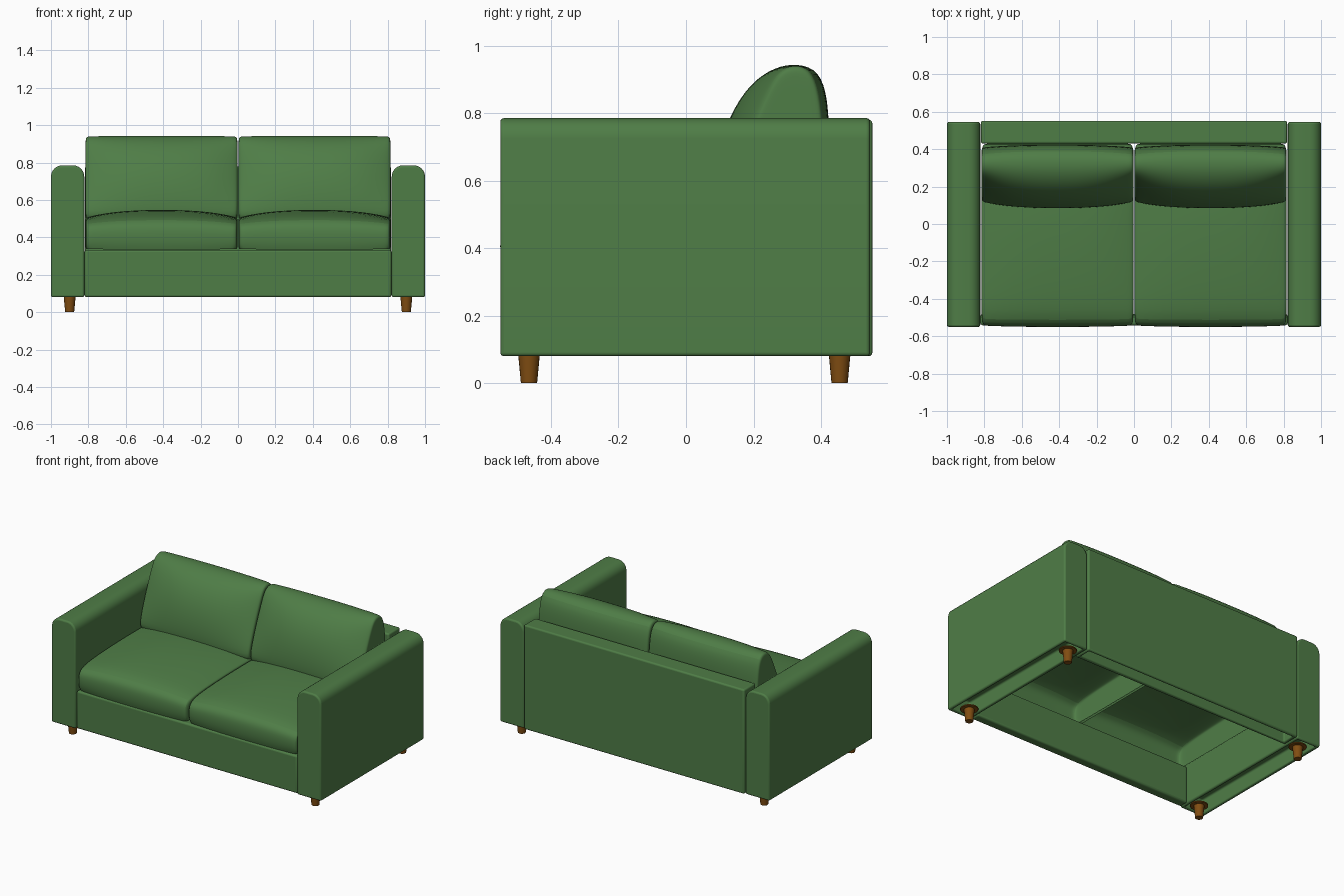
import bpy, bmesh, math
from mathutils import Vector

cube = bpy.data.objects.get("Cube")
if cube:
    bpy.data.objects.remove(cube, do_unlink=True)


def make_material(name, rgb):
    m = bpy.data.materials.new(name)
    m.use_nodes = True
    m.diffuse_color = (*rgb, 1)
    m.node_tree.nodes["Principled BSDF"].inputs["Base Color"].default_value = (*rgb, 1)
    return m


FABRIC = make_material("green fabric", (0.078, 0.205, 0.062))
WOOD = make_material("brown wood", (0.22, 0.075, 0.006))


def finish(bm, name, mat, bevel=0, subsurf=0):
    bmesh.ops.recalc_face_normals(bm, faces=bm.faces)
    mesh = bpy.data.meshes.new(name)
    bm.to_mesh(mesh)
    bm.free()
    mesh.materials.append(mat)
    ob = bpy.data.objects.new(name, mesh)
    bpy.context.collection.objects.link(ob)
    if bevel:
        mod = ob.modifiers.new("soft edges", "BEVEL")
        mod.width, mod.segments = bevel, 4
        mod.limit_method, mod.angle_limit = "ANGLE", math.radians(40)
    if subsurf:
        mod = ob.modifiers.new("smooth", "SUBSURF")
        mod.levels = mod.render_levels = subsurf
    bpy.ops.object.select_all(action="DESELECT")
    ob.select_set(True)
    bpy.context.view_layer.objects.active = ob
    bpy.ops.object.shade_smooth_by_angle(angle=math.radians(40))
    return ob


def box(name, lo, hi, bevel, top_round=0, recess=0):
    """Upholstered box; optional rounded long top edges and recessed underside."""
    lo, hi = Vector(lo), Vector(hi)
    bm = bmesh.new()
    bmesh.ops.create_cube(bm, size=1)
    for v in bm.verts:
        v.co = Vector((lo[i] if v.co[i] < 0 else hi[i]) for i in range(3))
    if top_round:
        edges = [e for e in bm.edges if all(v.co.z == hi.z for v in e.verts)
                 and abs(e.verts[0].co.y - e.verts[1].co.y) > 0.5]
        bmesh.ops.bevel(bm, geom=edges, offset=top_round, segments=6,
                        profile=0.5, affect="EDGES")
    if recess:
        bm.normal_update()
        under = min(bm.faces, key=lambda f: f.calc_center_median().z)
        bmesh.ops.inset_region(bm, faces=[under], thickness=recess)
        top = bmesh.ops.extrude_discrete_faces(bm, faces=[under])["faces"][0]
        for v in top.verts:
            v.co.z += 0.1
    return finish(bm, name, FABRIC, bevel)


def cushion(name, middle, end, x0, x1, open_below=None):
    """Loft a side profile across x, blending from the plump middle to flatter ends."""
    bm = bmesh.new()
    half, cx = (x1 - x0) / 2, (x0 + x1) / 2
    core = Vector((sum(p[0] for p in end), sum(p[1] for p in end))) / len(end)
    rings = []
    for u in (-1, -0.985, -0.9, -0.65, -0.3, 0, 0.3, 0.65, 0.9, 0.985, 1):
        t = abs(u) ** 3
        shrink = 0.93 if abs(u) == 1 else 1
        ring = []
        for a, b in zip(middle, end):
            p = Vector(a).lerp(Vector(b), t)
            p = core + (p - core) * shrink
            ring.append(bm.verts.new((cx + u * half, p.x, p.y)))
        rings.append(ring)
    n = len(middle)
    for r, s in zip(rings, rings[1:]):
        for i in range(n):
            j = (i + 1) % n
            bm.faces.new((r[i], r[j], s[j], s[i]))
    for r in (rings[0], rings[-1]):
        inner = [bm.verts.new(v.co.lerp(Vector((v.co.x, *core)), 0.25)) for v in r]
        for i in range(n):
            j = (i + 1) % n
            bm.faces.new((r[i], r[j], inner[j], inner[i]))
        bm.faces.new(inner)
    bmesh.ops.recalc_face_normals(bm, faces=bm.faces)
    if open_below:
        bm.normal_update()
        low = [f for f in bm.faces if f.normal.z < -0.8
               and f.calc_center_median().z < open_below]
        bmesh.ops.delete(bm, geom=low, context="FACES")
    return finish(bm, name, FABRIC, subsurf=2)


# Frame: arms, back and front rail
for side, s in (("left", 1), ("right", -1)):
    xs = sorted((s * 0.822, s))
    box(side + "_arm", (xs[0], -0.55, 0.08), (xs[1], 0.545, 0.785), 0.018, 0.06, 0.03)
box("back_panel", (-0.818, 0.43, 0.08), (0.818, 0.552, 0.78), 0.025, recess=0.03)
box("front_rail", (-0.82, -0.542, 0.08), (0.82, -0.48, 0.333), 0.012)

# Cushion side profiles as (y, z)
seat_mid = [(-0.47, 0.333), (-0.54, 0.335), (-0.55, 0.37), (-0.552, 0.44), (-0.53, 0.497),
            (-0.4, 0.525), (-0.1, 0.548), (0.15, 0.548), (0.4, 0.53),
            (0.43, 0.45), (0.43, 0.34), (0.36, 0.333)]
seat_end = [(-0.47, 0.337), (-0.53, 0.338), (-0.542, 0.37), (-0.544, 0.43), (-0.525, 0.475),
            (-0.4, 0.495), (-0.1, 0.505), (0.15, 0.505), (0.4, 0.5),
            (0.43, 0.45), (0.43, 0.34), (0.36, 0.337)]
back_mid = [(0.1, 0.48), (0.08, 0.53), (0.088, 0.66), (0.125, 0.79), (0.19, 0.89),
            (0.265, 0.938), (0.33, 0.947), (0.395, 0.928), (0.422, 0.84),
            (0.425, 0.7), (0.42, 0.5), (0.28, 0.48)]
back_end = [(0.13, 0.48), (0.11, 0.53), (0.155, 0.66), (0.21, 0.79), (0.255, 0.89),
            (0.285, 0.932), (0.33, 0.945), (0.375, 0.925), (0.4, 0.84),
            (0.41, 0.7), (0.41, 0.5), (0.28, 0.48)]
for side, x0, x1 in (("left", 0.003, 0.815), ("right", -0.815, -0.003)):
    cushion(side + "_seat_cushion", seat_mid, seat_end, x0, x1, open_below=0.36)
    cushion(side + "_back_cushion", back_mid, back_end, x0, x1)

# Tapered round legs with mounting plates
for side, x in (("left", 0.9), ("right", -0.9)):
    for end, y in (("front", -0.465), ("back", 0.455)):
        bm = bmesh.new()
        for r0, r1, z0, z1 in ((0.024, 0.032, 0, 0.085), (0.055, 0.055, 0.082, 0.09)):
            made = bmesh.ops.create_cone(bm, cap_ends=True, segments=20, radius1=r0,
                                         radius2=r1, depth=z1 - z0)["verts"]
            bmesh.ops.translate(bm, verts=made, vec=(x, y, (z0 + z1) / 2))
        finish(bm, f"{end}_{side}_leg", WOOD, bevel=0.002)
